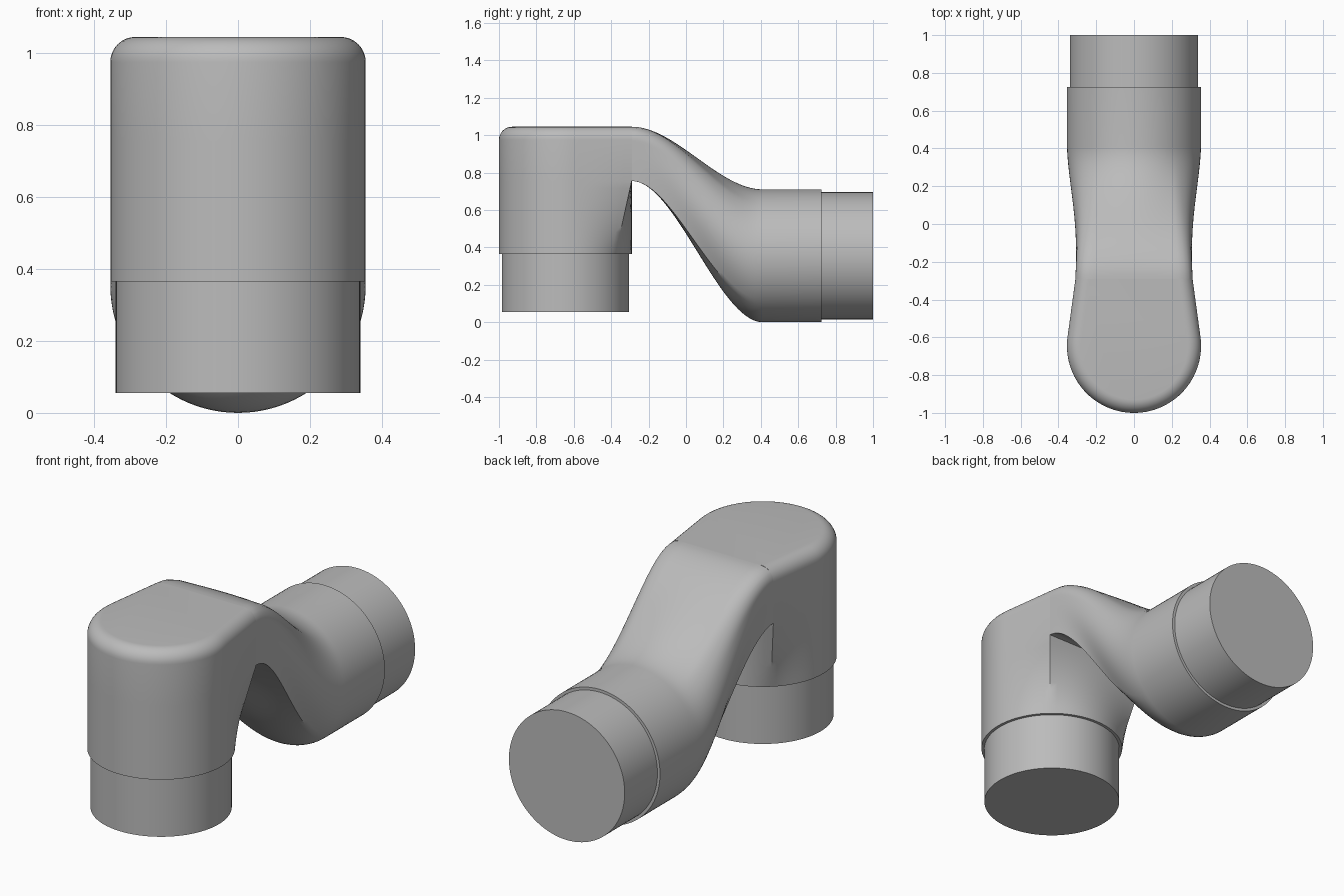
import bpy, bmesh
from math import sin, cos, pi, hypot, atan2, acos, radians

cube = bpy.data.objects.get("Cube")
if cube:
    bpy.data.objects.remove(cube, do_unlink=True)

grey = bpy.data.materials.new("light grey")
grey.use_nodes = True
colour = (0.5, 0.5, 0.5, 1)
grey.diffuse_color = colour
grey.node_tree.nodes["Principled BSDF"].inputs["Base Color"].default_value = colour

R = 0.355          # sleeve radius
PIPE = 0.34        # spigot radius
HEAD_Y = R - 1     # axis of the upright end
HALF = 0.31        # half width of the neck where it meets the head
TOP, ARCH = 1.05, 0.76
FILLET = 0.07


def smooth(u):
    return u * u * (3 - 2 * u)


def loft(name, rings, cap_start=True, cap_end=True):
    """Skin a list of closed rings that share a point count."""
    bm = bmesh.new()
    loops = [[bm.verts.new(p) for p in ring] for ring in rings]
    n = len(loops[0])
    for a, b in zip(loops, loops[1:]):
        for i in range(n):
            j = (i + 1) % n
            bm.faces.new((a[i], a[j], b[j], b[i]))
    if cap_start:
        bm.faces.new(loops[0][::-1])
    if cap_end:
        bm.faces.new(loops[-1])
    bmesh.ops.recalc_face_normals(bm, faces=bm.faces)
    mesh = bpy.data.meshes.new(name)
    bm.to_mesh(mesh)
    bm.free()
    mesh.materials.append(grey)
    obj = bpy.data.objects.new(name, mesh)
    bpy.context.collection.objects.link(obj)
    bpy.ops.object.select_all(action='DESELECT')
    obj.select_set(True)
    bpy.context.view_layer.objects.active = obj
    bpy.ops.object.shade_smooth_by_angle(angle=radians(32))
    return obj


def head_ring(z, t, inset=0.0):
    """Outline going from a circle (t=0) to a flat-backed arch shape (t=1)."""
    r, half = R - inset, HALF - inset
    corner = atan2(R, half)
    tangent = corner - acos(r / hypot(half, R))
    spans = [(tangent, corner, 10), (corner, pi - corner, 16),
             (pi - corner, pi - tangent, 10), (pi - tangent, 2 * pi + tangent, 56)]
    ring = []
    for k, (a, b, n) in enumerate(spans):
        for i in range(n):
            phi = a + (b - a) * i / n
            shape = (r / cos(phi - tangent), R / sin(phi),
                     r / cos(pi - phi - tangent), r)[k]
            d = r + (shape - r) * t
            ring.append((d * cos(phi), HEAD_Y + d * sin(phi), z))
    return ring


# Upright head: round at the bottom, flat-backed above the arch, rounded top
BASE = 0.37
rings = [head_ring(BASE + (ARCH - BASE) * i / 10, i / 10) for i in range(11)]
for i in range(9):
    a = pi / 2 * i / 8
    rings.append(head_ring(TOP - FILLET * (1 - sin(a)), 1, FILLET * (1 - cos(a))))
loft("elbow_head", rings)


def neck_point(theta, u):
    """Section point: box with rounded top edges (u=0) to circle (u=1)."""
    c, s = cos(theta), sin(theta)
    m = max(abs(c), abs(s))
    x, z = c / m, s / m
    fx, fz = FILLET / HALF, 2 * FILLET / (TOP - ARCH)
    qx, qz = max(abs(x) - 1 + fx, 0) / fx, max(z - 1 + fz, 0) / fz
    q = hypot(qx, qz)
    if qx > 0 and qz > 0 and q > 1:
        x = (1 - fx + fx * qx / q) * (1 if x > 0 else -1)
        z = 1 - fz + fz * qz / q
    t = smooth(u)
    return x + (c - x) * t, z + (s - z) * t


def neck_ring(y, u):
    t = smooth(u)
    top = TOP + (2 * R - TOP + 0.005) * t
    low = ARCH + (0.005 - ARCH) * t
    width = HALF + (R - HALF) * t ** 1.5 - 0.008 * sin(pi * u)
    ring = []
    for i in range(96):
        x, z = neck_point(2 * pi * i / 96, u)
        ring.append((x * width, y, (top + low) / 2 + z * (top - low) / 2))
    return ring


# S-shaped neck running into the round horizontal sleeve
START, END, SLEEVE_END = HEAD_Y + R, 0.41, 0.725
rings = [neck_ring(START + (END - START) * i / 32, i / 32) for i in range(33)]
rings.append(neck_ring(SLEEVE_END, 1))
loft("neck_and_sleeve", rings, cap_start=False)

# Plain pipe ends
circle = [(PIPE * cos(2 * pi * i / 96), PIPE * sin(2 * pi * i / 96)) for i in range(96)]
loft("lower_pipe_end", [[(x, HEAD_Y + y, z) for x, y in circle] for z in (0.06, BASE + 0.01)])
loft("rear_pipe_end", [[(x, y, 0.36 + z) for x, z in circle] for y in (SLEEVE_END - 0.01, 1)])

# Rest the lowest point on the ground
for obj in bpy.context.collection.objects:
    if obj.type == 'MESH' and grey.name in obj.data.materials:
        obj.location.z = -0.005
